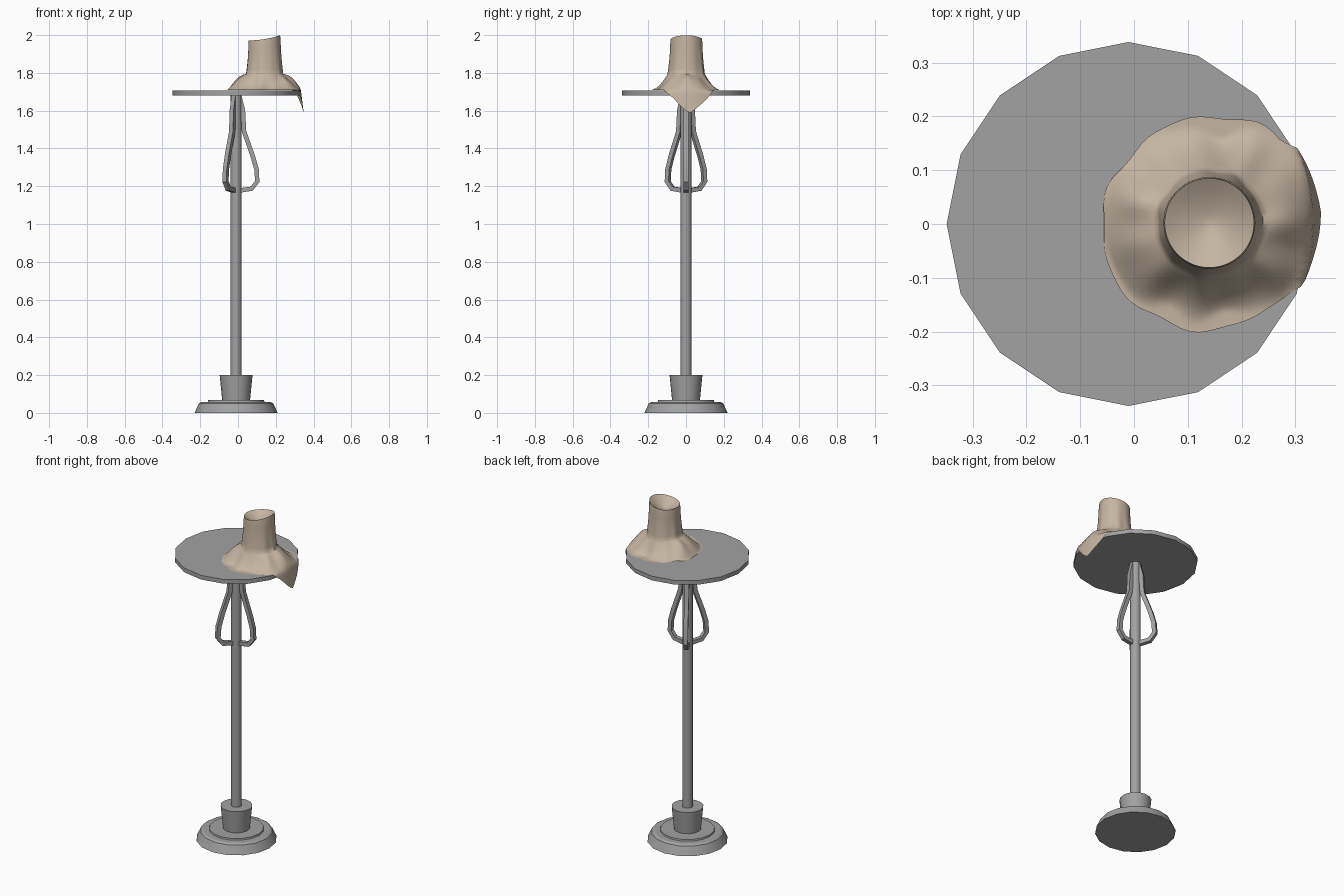
import bpy, bmesh, math
from mathutils import Vector, Matrix

cube = bpy.data.objects.get("Cube")
if cube:
    bpy.data.objects.remove(cube, do_unlink=True)

AXIS = -0.01          # x of the stand's centre line
SIDES = 16


def make_material(name, rgb):
    mat = bpy.data.materials.new(name)
    mat.use_nodes = True
    mat.diffuse_color = (*rgb, 1)
    mat.node_tree.nodes["Principled BSDF"].inputs["Base Color"].default_value = (*rgb, 1)
    return mat


grey = make_material("grey metal", (0.36, 0.36, 0.36))
beige = make_material("beige cloth", (0.56, 0.46, 0.36))


def finish(name, bm, mat, angle=30):
    bmesh.ops.recalc_face_normals(bm, faces=bm.faces)
    mesh = bpy.data.meshes.new(name)
    bm.to_mesh(mesh)
    bm.free()
    obj = bpy.data.objects.new(name, mesh)
    bpy.context.collection.objects.link(obj)
    mesh.materials.append(mat)
    bpy.ops.object.select_all(action="DESELECT")
    obj.select_set(True)
    bpy.context.view_layer.objects.active = obj
    bpy.ops.object.shade_smooth_by_angle(angle=math.radians(angle))
    return obj


def bridge(bm, rings):
    for low, high in zip(rings, rings[1:]):
        n = len(low)
        for i in range(n):
            j = (i + 1) % n
            bm.faces.new((low[i], low[j], high[j], high[i]))


def turned(name, profile):
    """Closed round part from (radius, height) pairs, bottom to top."""
    bm = bmesh.new()
    rings = []
    for r, z in profile:
        angles = [math.tau * i / SIDES for i in range(SIDES)]
        rings.append([bm.verts.new((AXIS + r * math.cos(a), r * math.sin(a), z)) for a in angles])
    bridge(bm, rings)
    bm.faces.new(rings[0])
    bm.faces.new(rings[-1])
    return finish(name, bm, grey)


# Stand: foot, collar, pole and table top
turned("foot", [(0.22, 0), (0.197, 0.05), (0.183, 0.058), (0.15, 0.058), (0.148, 0.067)])
turned("collar", [(0.073, 0.06), (0.087, 0.2)])
turned("pole", [(0.029, 0.19), (0.029, 1.69)])
turned("table_top", [(0.338, 1.681), (0.338, 1.706)])


# Three looped square-bar braces around the pole
def brace(name, turn):
    path = [Vector(p) for p in ((0.015, 1.685), (0.036, 1.6), (0.042, 1.49), (0.088, 1.36),
                                (0.108, 1.29), (0.112, 1.225), (0.083, 1.187), (0.015, 1.177))]
    half = 0.012
    bm = bmesh.new()
    rings = []
    for i, p in enumerate(path):
        along = (path[min(i + 1, len(path) - 1)] - path[max(i - 1, 0)]).normalized()
        side = Vector((-along.y, along.x)) * half
        rings.append([bm.verts.new((p.x + s * side.x, t * half, p.y + s * side.y))
                      for s, t in ((1, 1), (1, -1), (-1, -1), (-1, 1))])
    bridge(bm, rings)
    bm.faces.new(rings[0])
    bm.faces.new(rings[-1])
    bm.transform(Matrix.Translation((AXIS, 0, 0)) @ Matrix.Rotation(turn, 4, "Z"))
    finish(name, bm, grey)


for k in range(3):
    brace(f"brace_{k + 1}", math.tau * k / 3)


# Cloth: dished crown, upright sleeve, and a skirt that falls over the table edge
CENTRE = Vector((0.14, 0.002))
EDGE = 0.343


def wave(a):
    return 0.6 * math.sin(7 * a + 0.5) + 0.4 * math.sin(11 * a + 2)


def crown_point(a, t):
    rim = 1.972 + 0.027 * (0.5 + 0.5 * math.cos(a)) ** 2
    r = 0.083 * t
    return r, 1.94 + (rim - 1.94) * t ** 1.5


def sleeve_point(a, t):
    top = crown_point(a, 1)[1]
    r = 0.085 + 0.013 * t ** 2 + 0.003 * t * wave(a)
    return r, top + (1.795 - top) * t


def skirt_point(a, t):
    bend = math.atan2(math.sin(a), math.cos(a))
    reach = 0.194 + 0.006 * wave(a) + 0.01 * math.cos(a - 0.75) ** 2
    reach += 0.106 * max(0, 1 - abs(bend - 0.08) / 0.75)
    r = 0.098 + (reach - 0.098) * t
    flat = min(1, (r - 0.098) / 0.1)
    bulge = 0.022 * math.cos(2 * a) + 0.01 * wave(a)
    z = 1.709 + 0.086 * (1 - flat) ** 1.3 + bulge * math.sin(math.pi * flat)
    return r, max(1.709, z)


def place(a, point):
    r, z = point
    p = CENTRE + Vector((math.cos(a), math.sin(a))) * r
    out = p - Vector((AXIS, 0))
    over = out.length - EDGE
    if over > 0:                              # hang down past the table edge
        p = Vector((AXIS, 0)) + out.normalized() * (EDGE + 0.13 * over)
        z -= over * 1.05
    return p.x, p.y, z


def cloth():
    steps = 72
    bm = bmesh.new()
    rings = []
    rows = [(crown_point, t / 6) for t in range(1, 7)]
    rows += [(sleeve_point, t / 8) for t in range(1, 9)]
    rows += [(skirt_point, t / 16) for t in range(1, 17)]
    for shape, t in rows:
        rings.append([bm.verts.new(place(a, shape(a, t)))
                      for a in (math.tau * i / steps for i in range(steps))])
    bridge(bm, rings)
    tip = bm.verts.new((CENTRE.x, CENTRE.y, 1.94))
    for i in range(steps):
        bm.faces.new((tip, rings[0][i], rings[0][(i + 1) % steps]))
    finish("cloth", bm, beige, 60)


cloth()
